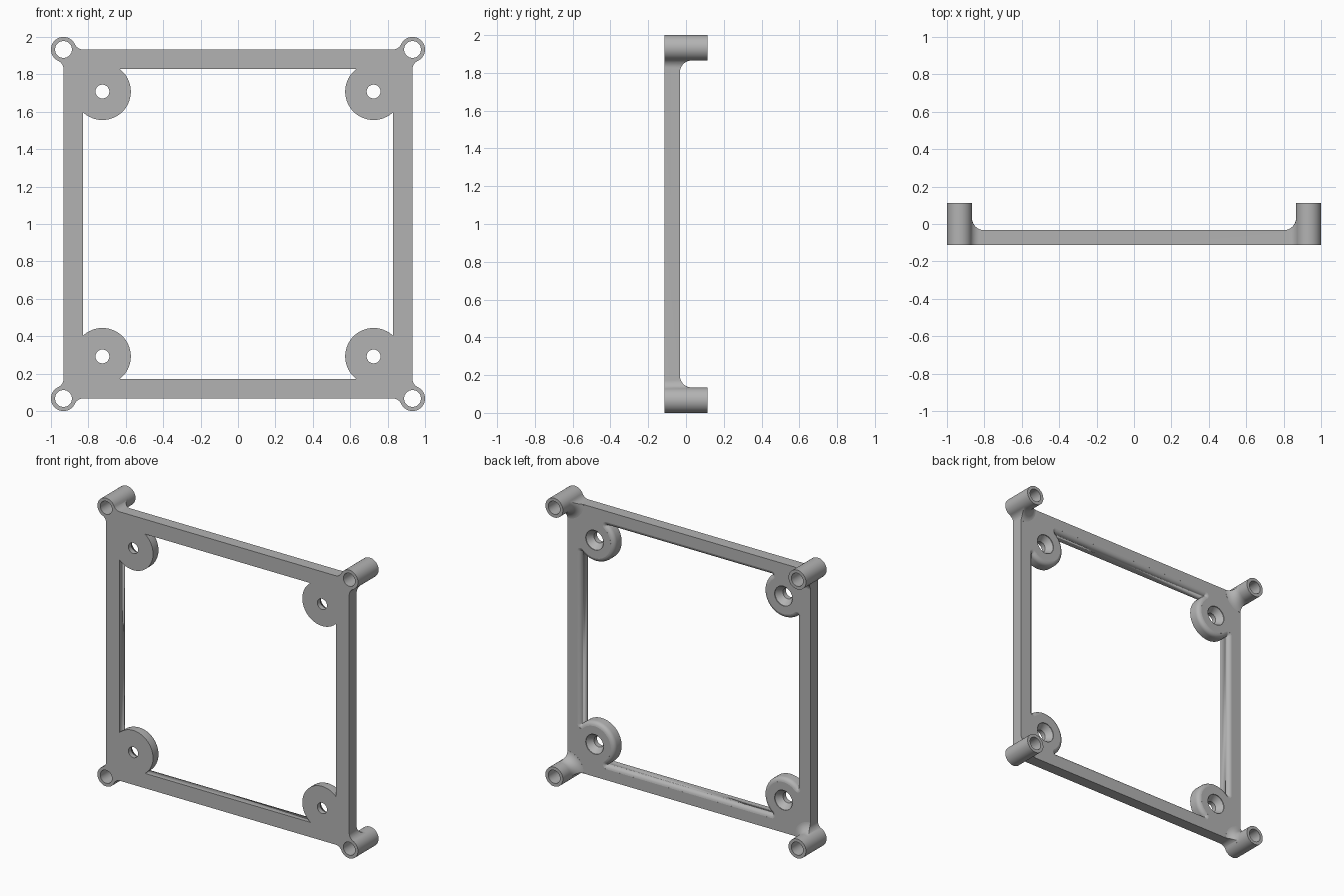
import bpy
import bmesh
from math import sin, cos, pi, sqrt, atan2, radians

if "Cube" in bpy.data.objects:
    bpy.data.objects.remove(bpy.data.objects["Cube"], do_unlink=True)

FRONT, BACK, TIP = -0.113, -0.033, 0.113   # depth of plate faces and sleeve ends
CORNER, SLEEVE_R, BORE_R = 0.933, 0.067, 0.045
INNER = 0.83                               # half size of the window
BOSS_X, BOSS_Z, BOSS_R = 0.725, 0.708, 0.152
FILLET, COLLAR, ROUND = 0.05, 0.065, 0.03
MID = 1.0                                  # height of the centre

grey = bpy.data.materials.new("mid grey")
grey.use_nodes = True
grey.diffuse_color = (0.45, 0.45, 0.45, 1)
grey.node_tree.nodes["Principled BSDF"].inputs["Base Color"].default_value = (0.45, 0.45, 0.45, 1)


def make_object(name, bm):
    bmesh.ops.remove_doubles(bm, verts=bm.verts, dist=1e-6)
    bmesh.ops.recalc_face_normals(bm, faces=bm.faces)
    mesh = bpy.data.meshes.new(name)
    bm.to_mesh(mesh)
    bm.free()
    mesh.materials.append(grey)
    obj = bpy.data.objects.new(name, mesh)
    bpy.context.scene.collection.objects.link(obj)
    return obj


def bridge(bm, a, b):
    for i in range(len(a)):
        j = (i + 1) % len(a)
        bm.faces.new((a[i], a[j], b[j], b[i]))


def loft(name, layers):
    """Stack matching (loop, depth) outlines into a capped solid."""
    bm = bmesh.new()
    rings = [[bm.verts.new((u, y, v + MID)) for u, v in loop] for loop, y in layers]
    for a, b in zip(rings, rings[1:]):
        bridge(bm, a, b)
    bmesh.ops.remove_doubles(bm, verts=bm.verts, dist=1e-6)
    bmesh.ops.holes_fill(bm, edges=[e for e in bm.edges if e.is_boundary])
    return make_object(name, bm)


def lathe(name, profile, u, v, steps=64):
    """Turn a closed (radius, depth) profile about a front-to-back axis."""
    bm = bmesh.new()
    rings = []
    for k in range(steps):
        a = 2 * pi * k / steps
        rings.append([bm.verts.new((u + r * cos(a), y, MID + v + r * sin(a))) for r, y in profile])
    for k in range(steps):
        bridge(bm, rings[k], rings[(k + 1) % steps])
    return make_object(name, bm)


def four_way(quarter):
    """Mirror one quadrant of an outline into a full loop."""
    loop = []
    for sx, sz in ((1, 1), (-1, 1), (-1, -1), (1, -1)):
        part = [(sx * u, sz * v) for u, v in quarter]
        loop += part if sx * sz > 0 else part[::-1]
    return loop


def arc(cx, cz, r, a0, a1, n):
    return [(cx + r * cos(a0 + (a1 - a0) * i / n), cz + r * sin(a0 + (a1 - a0) * i / n))
            for i in range(n + 1)]


def outer_loop():
    d = sqrt((SLEEVE_R + FILLET) ** 2 - FILLET ** 2)
    side = arc(CORNER + FILLET, CORNER - d, FILLET, pi, atan2(d, -FILLET), 10)
    return four_way(side + [(CORNER, CORNER)] + [(v, u) for u, v in side[::-1]])


def window_loop(grow):
    """Window outline with boss bites, grown outward into the frame."""
    p = (INNER, BOSS_Z - sqrt(BOSS_R ** 2 - (INNER - BOSS_X) ** 2))
    q = (BOSS_X - sqrt(BOSS_R ** 2 - (INNER - BOSS_Z) ** 2), INNER)
    a0 = atan2(p[1] - BOSS_Z, p[0] - BOSS_X)
    a1 = atan2(q[1] - BOSS_Z, q[0] - BOSS_X) - 2 * pi
    return four_way(arc(*p, grow, 0, a0 + pi, 8)
                    + arc(BOSS_X, BOSS_Z, BOSS_R - grow, a0, a1, 36)
                    + arc(*q, grow, a1 + pi, pi / 2, 8) if a1 + pi > -pi * 2 else [])


def boolean(target, tool, operation):
    mod = target.modifiers.new(operation, 'BOOLEAN')
    mod.object, mod.operation, mod.solver = tool, operation, 'EXACT'
    bpy.context.view_layer.objects.active = target
    bpy.ops.object.modifier_apply(modifier=mod.name)
    bpy.data.objects.remove(tool, do_unlink=True)


corners = [(sx, sz) for sx in (-1, 1) for sz in (-1, 1)]

# Plate slab with a flared collar around each sleeve
square = [(-1.2, -1.2), (1.2, -1.2), (1.2, 1.2), (-1.2, 1.2)]
frame = loft("frame", [(square, FRONT), (square, BACK)])
flare = [(SLEEVE_R + COLLAR * (1 - cos(radians(a))), BACK + COLLAR * (1 - sin(radians(a))))
         for a in range(0, 87, 6)]
flare += [(flare[-1][0], BACK - 0.03), (0, BACK - 0.03), (0, BACK + COLLAR)]
for sx, sz in corners:
    boolean(frame, lathe("collar", flare, sx * CORNER, sz * CORNER), 'UNION')

# Trim to the outer silhouette
outline = outer_loop()
boolean(frame, loft("outline", [(outline, -0.3), (outline, 0.3)]), 'INTERSECT')

# Window, with its rear edge rounded over
layers = [(window_loop(0), -0.3)]
for a in range(0, 86, 17):
    a = radians(a)
    layers.append((window_loop(ROUND * (1 - cos(a))), BACK - ROUND * (1 - sin(a))))
layers.append((layers[-1][0], 0.3))
boolean(frame, loft("window", layers), 'DIFFERENCE')

# Countersunk screw holes and seats for the sleeves
screw = [(0, -0.3), (0.037, -0.3), (0.037, -0.08), (0.068, BACK - 0.005), (0.068, 0.1), (0, 0.1)]
seat = [(0, -0.3), (SLEEVE_R - 0.0005, -0.3), (SLEEVE_R - 0.0005, 0.3), (0, 0.3)]
for sx, sz in corners:
    boolean(frame, lathe("screw_hole", screw, sx * BOSS_X, sz * BOSS_Z), 'DIFFERENCE')
    boolean(frame, lathe("seat", seat, sx * CORNER, sz * CORNER), 'DIFFERENCE')

# Hollow corner sleeves
parts = [frame]
tube = [(BORE_R, FRONT), (SLEEVE_R, FRONT), (SLEEVE_R, TIP), (BORE_R, TIP)]
for sx, sz in corners:
    name = ("upper" if sz > 0 else "lower") + ("_left" if sx > 0 else "_right") + "_sleeve"
    parts.append(lathe(name, tube, sx * CORNER, sz * CORNER))

# Smooth curved walls, keep edges crisp
bpy.ops.object.select_all(action='DESELECT')
for obj in parts:
    obj.select_set(True)
bpy.context.view_layer.objects.active = frame
bpy.ops.object.shade_smooth_by_angle(angle=radians(30))
